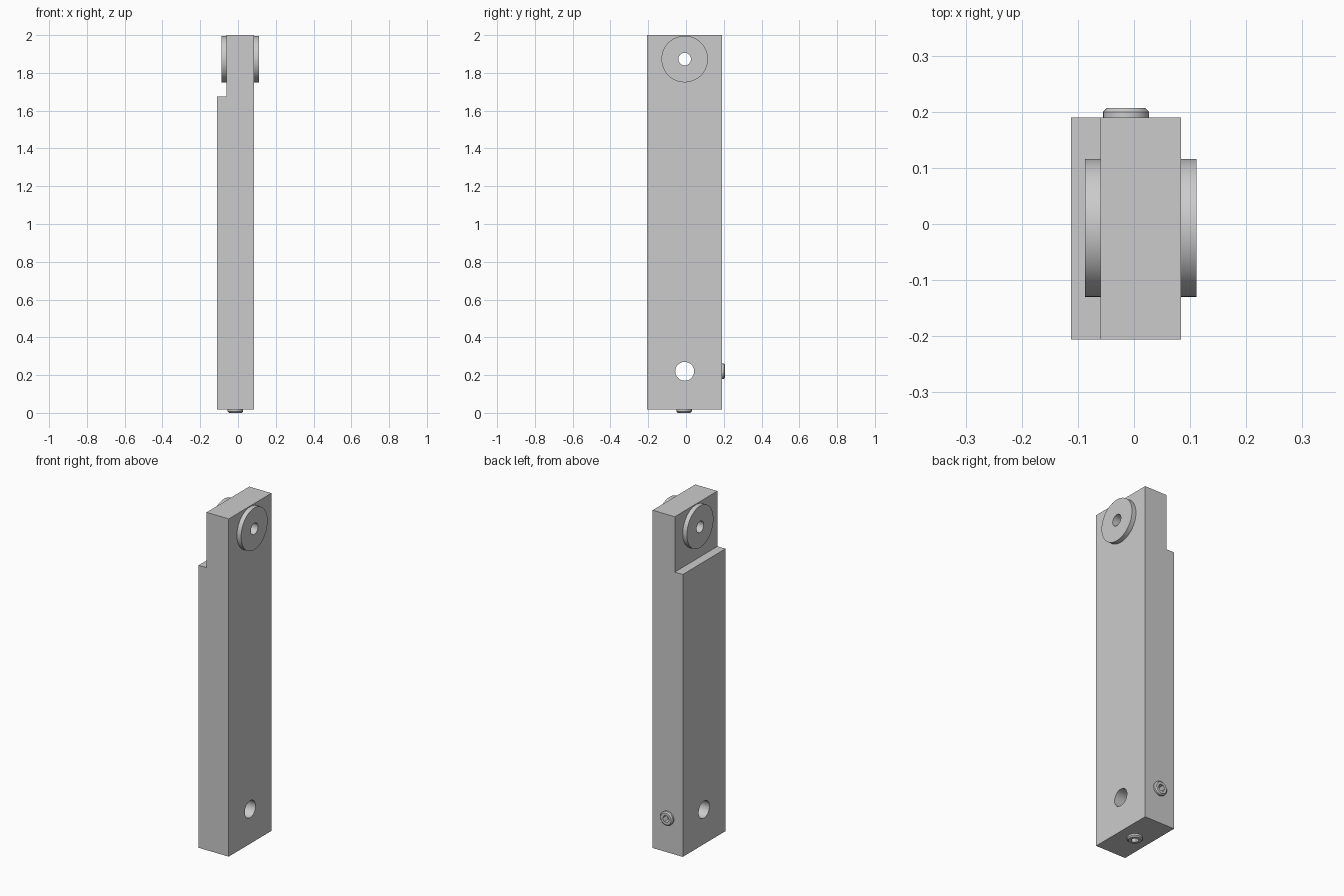
import bpy, bmesh, math
from mathutils import Matrix, Vector

if "Cube" in bpy.data.objects:
    bpy.data.objects.remove(bpy.data.objects["Cube"])

AXIS_Y = -0.007          # shared centre line of holes and screws
TOP_Z, LOW_Z = 1.873, 0.22
X0, X1, STEP_X = -0.112, 0.084, -0.06
Y0, Y1, BASE = -0.206, 0.190, 0.017


def to_object(name, bm):
    bmesh.ops.recalc_face_normals(bm, faces=bm.faces)
    mesh = bpy.data.meshes.new(name)
    bm.to_mesh(mesh)
    bm.free()
    obj = bpy.data.objects.new(name, mesh)
    bpy.context.collection.objects.link(obj)
    return obj


def lathe(name, profile, segments, location, direction, closed=False):
    """Revolve (radius, height) points around an axis pointing along direction."""
    turn = Vector((0, 0, 1)).rotation_difference(Vector(direction)).to_matrix().to_4x4()
    place = Matrix.Translation(location) @ turn
    bm = bmesh.new()
    rings = [[bm.verts.new(place @ Vector((r * math.cos(a), r * math.sin(a), h)))
              for a in (2 * math.pi * i / segments for i in range(segments))]
             for r, h in profile]
    pairs = list(zip(rings, rings[1:]))
    if closed:
        pairs.append((rings[-1], rings[0]))
    else:
        bm.faces.new(rings[0])
        bm.faces.new(rings[-1])
    for a, b in pairs:
        for i in range(segments):
            j = (i + 1) % segments
            bm.faces.new((a[i], a[j], b[j], b[i]))
    return to_object(name, bm)


def cut(obj, cutter):
    cutter.hide_render = True
    mod = obj.modifiers.new("cut", 'BOOLEAN')
    mod.operation, mod.solver, mod.object = 'DIFFERENCE', 'EXACT', cutter
    bpy.context.view_layer.objects.active = obj
    bpy.ops.object.modifier_apply(modifier=mod.name)
    bpy.data.objects.remove(cutter)


def smooth(obj):
    bpy.ops.object.select_all(action='DESELECT')
    obj.select_set(True)
    bpy.context.view_layer.objects.active = obj
    bpy.ops.object.shade_smooth_by_angle(angle=math.radians(30))


# Stepped bar
bm = bmesh.new()
outline = [(X0, BASE), (X1, BASE), (X1, 2), (STEP_X, 2), (STEP_X, 1.675), (X0, 1.675)]
face = bm.faces.new([bm.verts.new((x, Y0, z)) for x, z in outline])
side = bmesh.ops.extrude_face_region(bm, geom=[face])["geom"]
bmesh.ops.translate(bm, vec=(0, Y1 - Y0, 0),
                    verts=[v for v in side if isinstance(v, bmesh.types.BMVert)])
bar = to_object("bar", bm)

# Through holes
for z, radius in ((TOP_Z, 0.033), (LOW_Z, 0.05)):
    cut(bar, lathe("hole_cutter", [(radius, -0.3), (radius, 0.3)], 48,
                   (0, AXIS_Y, z), (1, 0, 0)))
smooth(bar)

# Washers on both faces of the thin end
for name, x, sign in (("left_washer", STEP_X, -1), ("right_washer", X1, 1)):
    smooth(lathe(name, [(0.033, 0), (0.123, 0), (0.123, 0.027), (0.033, 0.027)], 64,
                 (x, AXIS_Y, TOP_Z), (sign, 0, 0), closed=True))

# Chamfered set screws with hexagonal sockets
for name, pos, direction in (("bottom_screw", (-0.014, AXIS_Y - 0.003, BASE), (0, 0, -1)),
                             ("back_screw", (-0.014, Y1, LOW_Z), (0, 1, 0))):
    screw = lathe(name, [(0.041, -0.04), (0.041, 0.010), (0.034, 0.017), (0, 0.017)][:3],
                  32, pos, direction)
    cut(screw, lathe("socket_cutter", [(0.021, -0.02), (0.021, 0.05)], 6, pos, direction))
    # Matching recess in the bar so the socket stays open
    cut(bar, lathe("recess_cutter", [(0.0405, -0.038), (0.0405, 0.05)], 32, pos, direction))
    smooth(screw)
